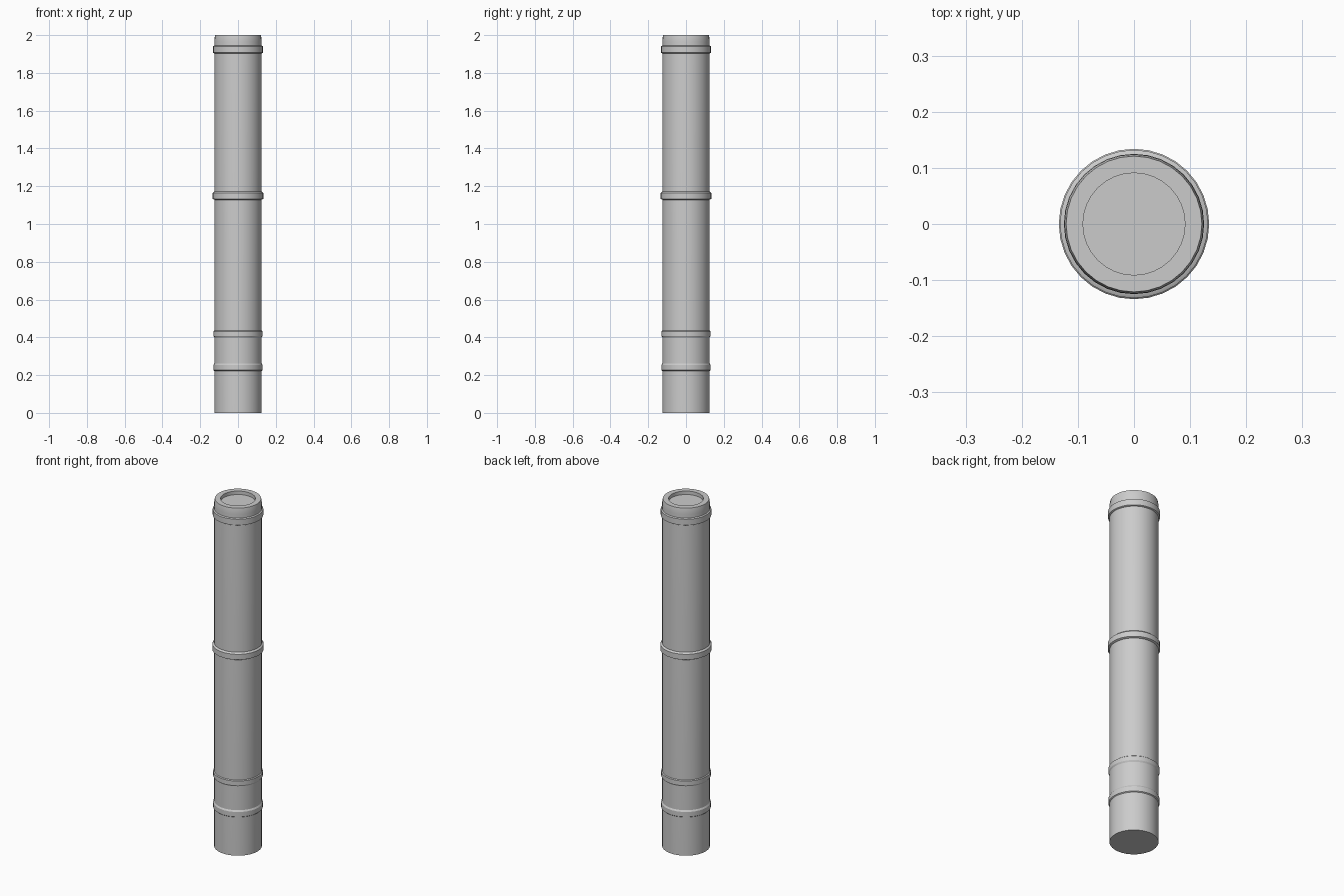
import bpy, bmesh, math

if "Cube" in bpy.data.objects:
    bpy.data.objects.remove(bpy.data.objects["Cube"])

SEGMENTS = 32


def lathe(name, profile, closed=False):
    """Revolve (radius, z) points around z; open profiles are capped at both ends."""
    bm = bmesh.new()
    rings = []
    for r, z in profile:
        rings.append([bm.verts.new((r * math.cos(2 * math.pi * i / SEGMENTS),
                                    r * math.sin(2 * math.pi * i / SEGMENTS), z))
                      for i in range(SEGMENTS)])
    pairs = list(zip(rings, rings[1:]))
    if closed:
        pairs.append((rings[-1], rings[0]))
    for a, b in pairs:
        for i in range(SEGMENTS):
            j = (i + 1) % SEGMENTS
            bm.faces.new((a[i], a[j], b[j], b[i]))
    if not closed:
        bm.faces.new(rings[0][::-1])
        bm.faces.new(rings[-1])
    bmesh.ops.recalc_face_normals(bm, faces=bm.faces[:])
    mesh = bpy.data.meshes.new(name)
    bm.to_mesh(mesh)
    bm.free()
    obj = bpy.data.objects.new(name, mesh)
    bpy.context.collection.objects.link(obj)
    bpy.context.view_layer.objects.active = obj
    obj.select_set(True)
    bpy.ops.object.shade_smooth_by_angle(angle=math.radians(30))
    obj.select_set(False)
    return obj


# Tube with a softly tapered, shallowly recessed top
lathe("tube", [(0.125, 0), (0.125, 1.965), (0.124, 1.985), (0.121, 2.0),
               (0.091, 2.0), (0.091, 1.98)])

# Raised bands: name, bottom, top, outer radius, bottom slope, top slope
bands = [
    ("base_band", 0.222, 0.262, 0.130, 0.004, 0.008),
    ("lower_band", 0.400, 0.436, 0.130, 0.008, 0.004),
    ("middle_band", 1.128, 1.172, 0.134, 0.005, 0.008),
    ("top_band", 1.903, 1.945, 0.132, 0.004, 0.004),
]
for name, z0, z1, r, slope0, slope1 in bands:
    lathe(name, [(0.122, z0), (0.125, z0), (r, z0 + slope0),
                 (r, z1 - slope1), (0.125, z1), (0.122, z1)], closed=True)
